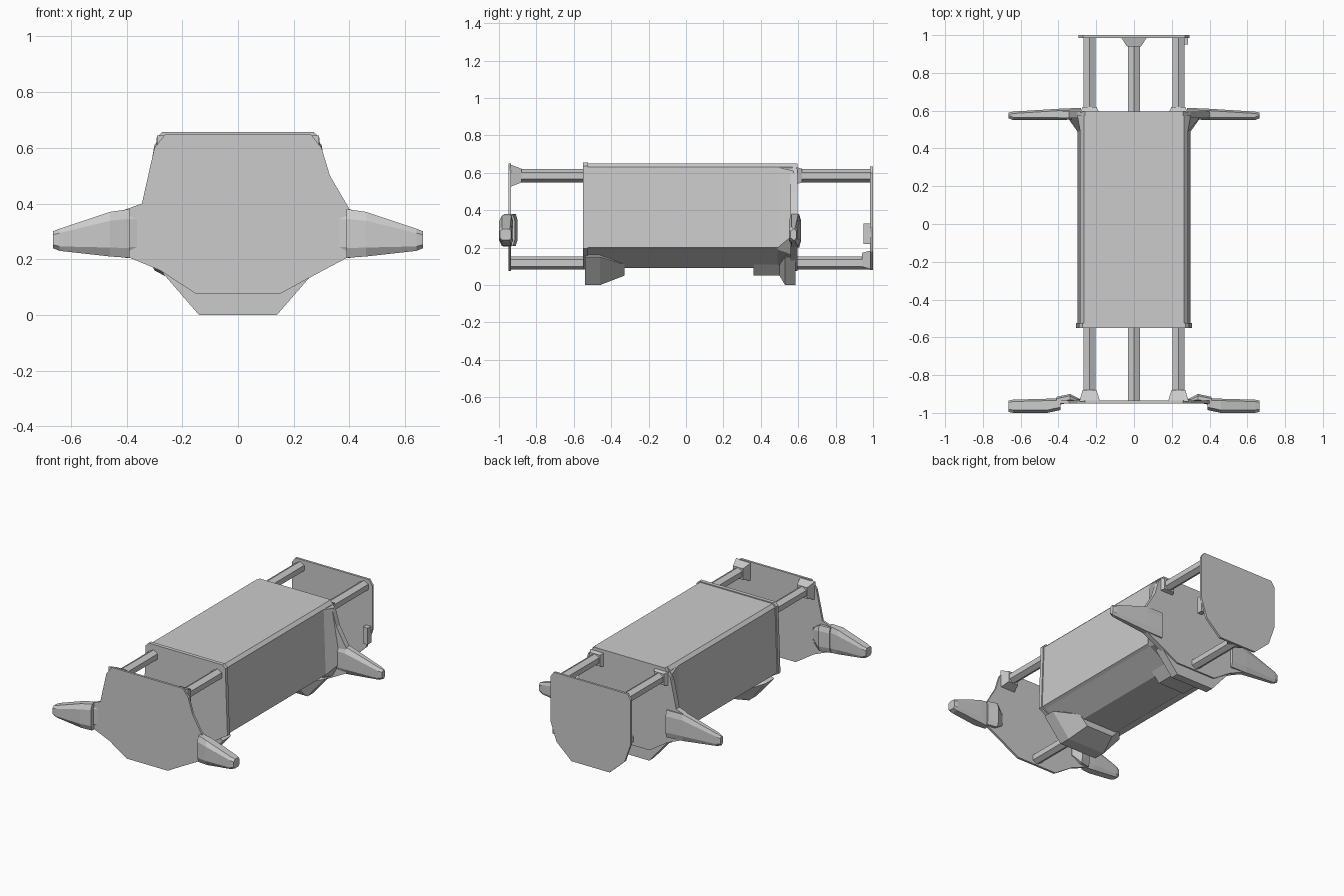
import bpy, bmesh, math

cube = bpy.data.objects.get("Cube")
if cube:
    bpy.data.objects.remove(cube, do_unlink=True)

grey = bpy.data.materials.new("plain_grey")
grey.use_nodes = True
GREY = (0.6, 0.6, 0.6, 1)
grey.diffuse_color = GREY
grey.node_tree.nodes["Principled BSDF"].inputs["Base Color"].default_value = GREY


def loft(name, rings):
    """Skin a closed solid through rings of equal point count."""
    bm = bmesh.new()
    loops = [[bm.verts.new(p) for p in ring] for ring in rings]
    n = len(loops[0])
    for a, b in zip(loops, loops[1:]):
        for i in range(n):
            j = (i + 1) % n
            bm.faces.new((a[i], a[j], b[j], b[i]))
    bm.faces.new(loops[0])
    bm.faces.new(loops[-1])
    bmesh.ops.recalc_face_normals(bm, faces=bm.faces)
    mesh = bpy.data.meshes.new(name)
    bm.to_mesh(mesh)
    bm.free()
    mesh.materials.append(grey)
    obj = bpy.data.objects.new(name, mesh)
    bpy.context.collection.objects.link(obj)
    return obj


def at_y(outline, y):
    return [(x, y, z) for x, z in outline]


def prism(name, outline, y0, y1):
    return loft(name, [at_y(outline, y0), at_y(outline, y1)])


def symmetric(half):
    return half + [(-x, z) for x, z in reversed(half)]


def rect(x0, x1, z0, z1):
    return [(x0, z0), (x1, z0), (x1, z1), (x0, z1)]


def scaled(outline, s, zc):
    return [(x * s, zc + (z - zc) * s) for x, z in outline]


# Long central body, with a thin collar round its front end
body = symmetric([(0.265, 0.65), (0.285, 0.63), (0.30, 0.2), (0.28, 0.19), (0.13, 0.09)])
prism("body", body, -0.54, 0.57)
prism("front_collar", scaled(body, 1.025, 0.40), -0.55, -0.525)

# Wide end plates
plate = [(-0.26, 0.65), (-0.30, 0.60), (-0.345, 0.40), (-0.40, 0.38), (-0.40, 0.21),
         (-0.28, 0.16), (-0.15, 0.075), (0.15, 0.075), (0.25, 0.13), (0.40, 0.21),
         (0.40, 0.38), (0.33, 0.50), (0.30, 0.60), (0.26, 0.65)]
prism("front_plate", plate, -0.95, -0.935)
prism("middle_plate", plate, 0.56, 0.595)

# Flare spreading the body into the middle plate
flare = symmetric([(0.265, 0.65), (0.30, 0.61), (0.36, 0.27), (0.30, 0.16), (0.14, 0.075)])
loft("middle_flare", [at_y(body, 0.49), at_y(flare, 0.575)])

# Rear plate
rear = symmetric([(0.27, 0.635), (0.295, 0.60), (0.295, 0.31), (0.25, 0.18), (0.14, 0.08)])
prism("rear_plate", rear, 0.985, 1.0)
prism("rear_tab", rect(0.25, 0.285, 0.22, 0.33), 0.95, 0.99)


# Connecting rods with flared sockets on the outer plates
def rod(name, x, z, y0, y1):
    hexagon = [(x + 0.036 * math.cos(a), z + 0.036 * math.sin(a))
               for a in (math.radians(30 + 60 * i) for i in range(6))]
    prism(name, hexagon, y0, y1)


def socket(name, x, z, y0, y1, w, h):
    s = 0.037
    loft(name, [at_y(rect(x - w, x + w, z - h, z + h), y0),
                at_y(rect(x - s, x + s, z - s, z + s), y1)])


for tag, x, z in (("left", 0.235, 0.585), ("right", -0.235, 0.585), ("lower", 0, 0.118)):
    rod("front_rod_" + tag, x, z, -0.94, -0.53)
    rod("rear_rod_" + tag, x, z, 0.58, 0.99)
    if z > 0.5:
        socket("front_socket_" + tag, x, z, -0.94, -0.88, 0.055, 0.06)
        socket("middle_socket_" + tag, x, z, 0.59, 0.62, 0.05, 0.045)
socket("rear_socket_lower", 0, 0.135, 0.99, 0.94, 0.07, 0.05)


# Tapered arms, mirrored left and right
def arm(name, side, sections):
    rings = []
    for x, y0, y1, z0, z1 in sections:
        c = (z1 - z0) * 0.2
        ring = [(y0, z0 + c), (y0, z1 - c), (y0 + 0.015, z1), (y1 - 0.01, z1),
                (y1, z1 - c), (y1, z0 + c), (y1 - 0.01, z0), (y0 + 0.015, z0)]
        rings.append([(side * x, y, z) for y, z in ring])
    loft(name, rings)


for tag, side in (("left", 1), ("right", -1)):
    arm("front_arm_" + tag, side,
        [(0.39, -0.985, -0.925, 0.205, 0.38), (0.46, -1.0, -0.925, 0.21, 0.37),
         (0.64, -1.0, -0.93, 0.23, 0.31), (0.665, -0.995, -0.935, 0.24, 0.30)])
    # Shoulder behind the front plate
    arm("front_shoulder_" + tag, side,
        [(0.28, -0.945, -0.93, 0.25, 0.34), (0.34, -0.945, -0.90, 0.21, 0.38),
         (0.41, -0.96, -0.915, 0.21, 0.375)])
    arm("middle_arm_" + tag, side,
        [(0.28, 0.555, 0.615, 0.20, 0.38), (0.40, 0.55, 0.61, 0.205, 0.38),
         (0.64, 0.55, 0.595, 0.23, 0.31), (0.665, 0.56, 0.59, 0.24, 0.30)])

# Splayed feet under both ends of the body
foot = symmetric([(0.14, 0.0), (0.27, 0.15), (0.2, 0.17)])
toe = symmetric([(0.10, 0.05), (0.16, 0.11), (0.12, 0.13)])
loft("front_foot", [at_y(foot, -0.54), at_y(foot, -0.46), at_y(toe, -0.33)])
loft("rear_foot", [at_y(toe, 0.36), at_y(toe, 0.50), at_y(foot, 0.53), at_y(foot, 0.585)])
